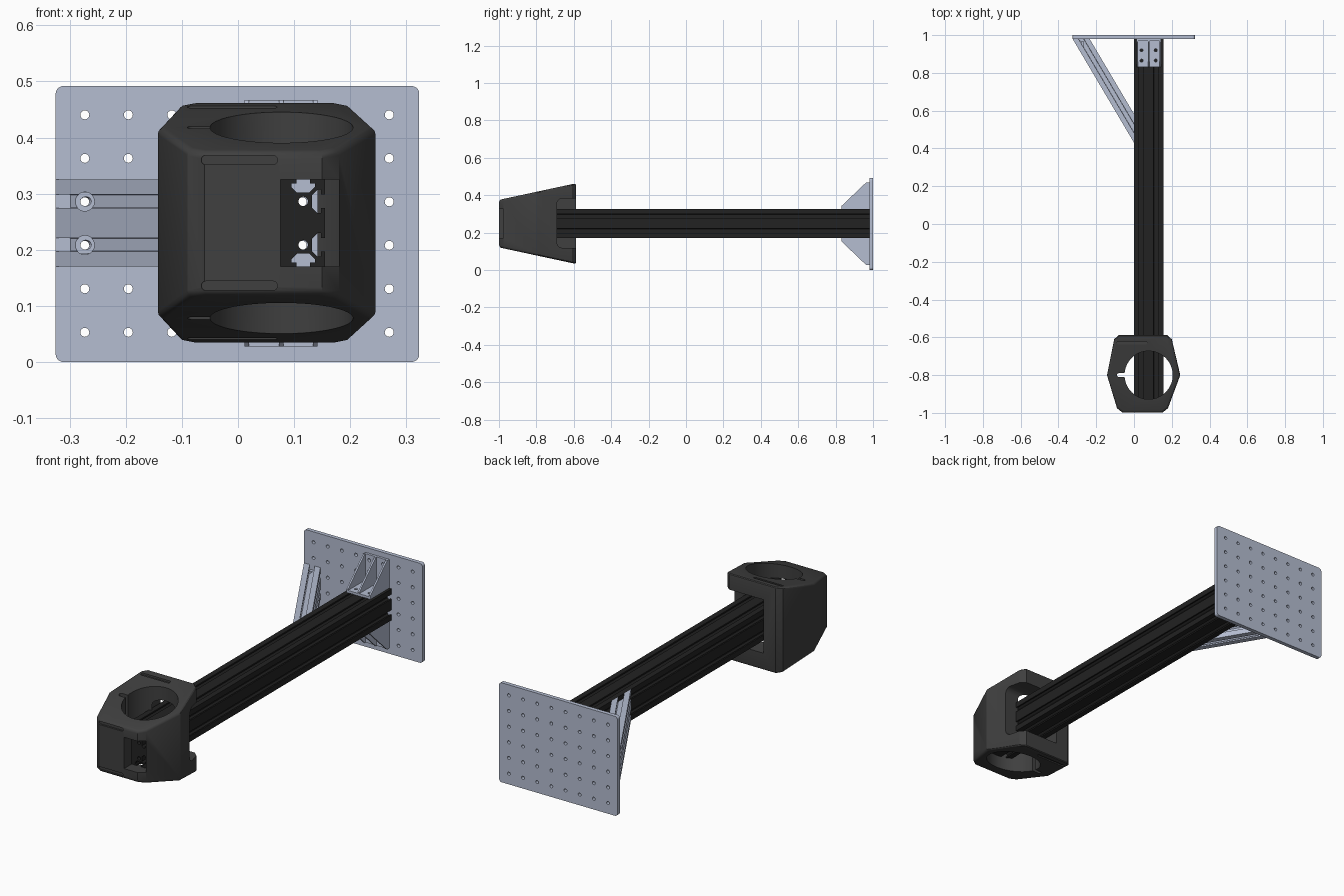
import bpy, bmesh, math

if "Cube" in bpy.data.objects:
    bpy.data.objects.remove(bpy.data.objects["Cube"])


def material(name, rgb):
    m = bpy.data.materials.new(name)
    m.diffuse_color = (*rgb, 1)
    m.use_nodes = True
    m.node_tree.nodes["Principled BSDF"].inputs["Base Color"].default_value = m.diffuse_color
    return m


STEEL = material("light steel", (0.46, 0.51, 0.64))
BLACK = material("black anodised", (0.016, 0.016, 0.016))
PLASTIC = material("dark grey plastic", (0.05, 0.05, 0.05))


def prism(name, loops, start, end, mat):
    """Solid between two mapped copies of a 2D outline (first loop) with holes (other loops)."""
    bm = bmesh.new()
    caps = ([], [])
    for loop in loops:
        a = [bm.verts.new(start(*p)) for p in loop]
        b = [bm.verts.new(end(*p)) for p in loop]
        for i in range(len(loop)):
            j = (i + 1) % len(loop)
            bm.faces.new((a[i], a[j], b[j], b[i]))
            caps[0].append(bm.edges.get((a[i], a[j])))
            caps[1].append(bm.edges.get((b[i], b[j])))
    for edges in caps:
        if len(loops) == 1:
            bmesh.ops.contextual_create(bm, geom=edges)
        else:
            bmesh.ops.triangle_fill(bm, edges=edges, use_beauty=True)
    bmesh.ops.recalc_face_normals(bm, faces=bm.faces)
    me = bpy.data.meshes.new(name)
    bm.to_mesh(me)
    bm.free()
    me.materials.append(mat)
    ob = bpy.data.objects.new(name, me)
    bpy.context.collection.objects.link(ob)
    return ob


def along(axis, lo, hi):
    """Pair of maps placing a 2D outline at two stations on an axis."""
    def at(v):
        return {"x": lambda p, q: (v, p, q), "y": lambda p, q: (p, v, q),
                "z": lambda p, q: (p, q, v)}[axis]
    return at(lo), at(hi)


def circle(cx, cy, r, n=20):
    return [(cx + r * math.cos(2 * math.pi * i / n), cy + r * math.sin(2 * math.pi * i / n)) for i in range(n)]


def rounded(x0, x1, y0, y1, r, n=5):
    pts = []
    for k, (cx, cy) in enumerate([(x1 - r, y1 - r), (x0 + r, y1 - r), (x0 + r, y0 + r), (x1 - r, y0 + r)]):
        for i in range(n + 1):
            a = math.pi / 2 * (k + i / n)
            pts.append((cx + r * math.cos(a), cy + r * math.sin(a)))
    return pts


def rect(x0, x1, y0, y1):
    return [(x0, y0), (x1, y0), (x1, y1), (x0, y1)]


def apply(ob, mod):
    bpy.context.view_layer.objects.active = ob
    bpy.ops.object.modifier_apply(modifier=mod.name)


def cut(ob, loop, axis, lo, hi):
    cutter = prism("cutter", [loop], *along(axis, lo, hi), ob.data.materials[0])
    mod = ob.modifiers.new("cut", "BOOLEAN")
    mod.operation, mod.solver, mod.object = "DIFFERENCE", "EXACT", cutter
    apply(ob, mod)
    bpy.data.objects.remove(cutter)


def smooth(ob, angle=30):
    bpy.ops.object.select_all(action="DESELECT")
    ob.select_set(True)
    bpy.context.view_layer.objects.active = ob
    bpy.ops.object.shade_smooth_by_angle(angle=math.radians(angle))


P = 0.0775  # slot pitch of the extrusions


def slotted(nx, nz, x0, z0):
    """T-slot section of nx by nz cells, with a bore in every cell."""
    slot = [(-.012, 0), (-.012, .007), (-.021, .007), (-.021, .013), (-.011, .023)]
    slot += [(-s, d) for s, d in reversed(slot)]
    pts, corner = [], [x0, z0]
    for (dx, dz), n in zip([(1, 0), (0, 1), (-1, 0), (0, -1)], [nx, nz, nx, nz]):
        pts.append(tuple(corner))
        for k in range(n):
            for s, d in slot:
                t = (k + 0.5) * P + s
                pts.append((corner[0] + dx * t - dz * d, corner[1] + dz * t + dx * d))
        corner = [corner[0] + dx * n * P, corner[1] + dz * n * P]
    bores = [circle(x0 + (i + .5) * P, z0 + (k + .5) * P, .0085, 16) for i in range(nx) for k in range(nz)]
    return [pts] + bores


# wall plate with a grid of holes
holes = [circle(-0.273 + P * i, 0.053 + P * k, 0.008, 16) for i in range(8) for k in range(6)]
smooth(prism("wall_plate", [rounded(-.325, .323, 0, .492, .014)] + holes, *along("y", .98, 1), STEEL))

# main arm
prism("arm", slotted(2, 2, 0, .17), *along("y", -.94, .98), BLACK)

# diagonal strut, mitred against the plate and the arm
DX, DY = 0.509, -0.861


def strut_point(u, z, t):
    return (-.325 - u * DY + DX * t, .98 + u * DX + DY * t, z)


def at_plate(u, z):
    return strut_point(u, z, -u * DX / DY)


def at_arm(u, z):
    return strut_point(u, z, (.325 + u * DY) / DX)


strut = prism("diagonal_strut", slotted(1, 2, 0, .17), at_plate, at_arm, STEEL)
for z in (0.2085, 0.286):
    cut(strut, circle(-.273, z, .017), "y", .7, .965)
    cut(strut, circle(-.273, z, .008), "y", .7, 1.0)

# gusset brackets above and below the arm
for side, s, z0 in (("upper", 1, .325), ("lower", -1, .17)):
    h = lambda d: z0 + s * d
    screws = [circle(x, y, .008, 12) for x in (.04, .115) for y in (.865, .92)]
    prism(side + "_bracket_base", [rect(.012, .142, .832, .98)] + screws,
          *along("z", h(0), h(.012)), STEEL)
    screws = [circle(x, h(d), .008, 12) for x in (.04, .115) for d in (.06, .115)]
    prism(side + "_bracket_back", [rect(.012, .142, *sorted((h(.0), h(.142))))] + screws,
          *along("y", .968, .98), STEEL)
    for x in (.012, .073, .134):
        web = [(.832, h(.01)), (.97, h(.01)), (.97, h(.142)), (.962, h(.142)), (.832, h(.018))]
        prism(side + "_bracket_rib", [web], *along("x", x, x + .008), STEEL)

# clamp head: six-sided block whose top and bottom slope apart towards the back
outline = [(-.105, -.61), (-.08, -.587), (.175, -.587), (.2, -.61), (.245, -.8),
           (.18, -.975), (.15, -.999), (-.06, -.999), (-.09, -.975), (-.143, -.8)]


def half(y):
    return .127 + (y + 1) * .215


head = prism("clamp_head", [outline], lambda x, y: (x, y, .248 - half(y)),
             lambda x, y: (x, y, .248 + half(y)), PLASTIC)
bevel = head.modifiers.new("soft_edges", "BEVEL")
bevel.width, bevel.segments, bevel.limit_method, bevel.angle_limit = .012, 3, "ANGLE", math.radians(50)
apply(head, bevel)

# bore, tension slit, arm opening and front window
cut(head, circle(P, -.8, .1275, 64), "z", -.1, .6)
cut(head, rounded(-.09, 0, -.81, -.79, .009), "z", -.1, .6)
cut(head, rounded(-.69, -.5, .118, .383, .03), "x", -.012, .4)
cut(head, rect(.076, .18, .17, .325), "y", -1.1, -.8)
# grooves along the front and back rims
for s in (-1, 1):
    z = .248 + s * .112
    cut(head, rounded(-.065, .07, z - .008, z + .008, .007), "y", -1.1, -.99)
    z0, z1 = sorted((.248 + s * .199, .248 + s * .3))
    cut(head, rounded(-.09, .07, -.638, -.622, .007), "z", z0, z1)
smooth(head)
